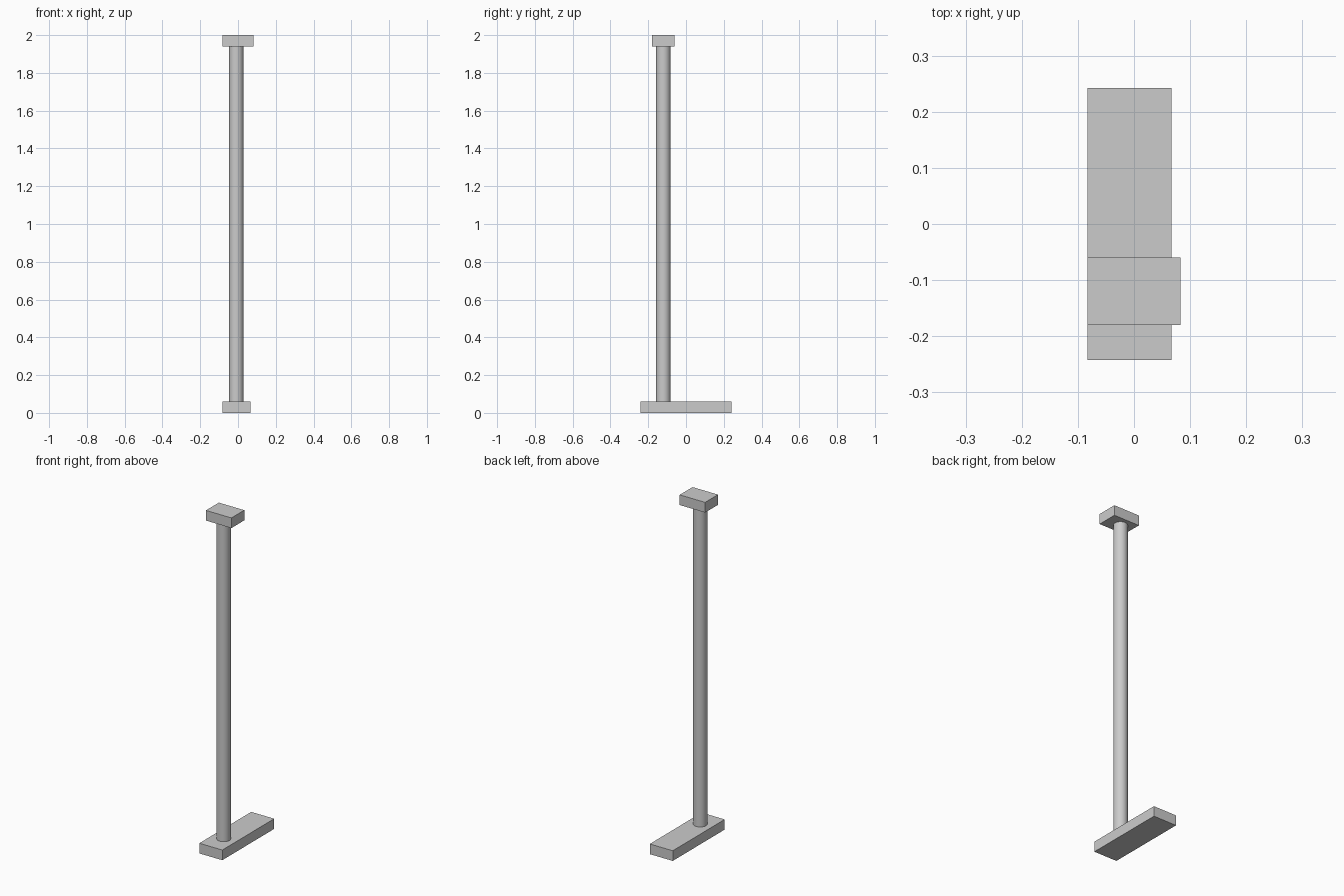
import bpy
import math

cube = bpy.data.objects.get("Cube")
if cube:
    bpy.data.objects.remove(cube, do_unlink=True)

# Single plain grey
grey = bpy.data.materials.new("light_grey")
grey.use_nodes = True
colour = (0.6, 0.6, 0.6, 1)
grey.diffuse_color = colour
grey.node_tree.nodes["Principled BSDF"].inputs["Base Color"].default_value = colour


def finish(name):
    obj = bpy.context.object
    obj.name = name
    obj.data.materials.append(grey)
    return obj


def box(name, low, high):
    centre = [(a + b) / 2 for a, b in zip(low, high)]
    bpy.ops.mesh.primitive_cube_add(size=1, location=centre)
    obj = finish(name)
    obj.scale = [b - a for a, b in zip(low, high)]
    bpy.ops.object.transform_apply(location=False, rotation=False, scale=True)
    return obj


base_top, cap_bottom = 0.06, 1.94

# Long foot plate and offset top block
box("base_plate", (-0.083, -0.242, 0), (0.067, 0.242, base_top))
box("top_block", (-0.083, -0.18, cap_bottom), (0.083, -0.06, 2))

# Round post between them
bpy.ops.mesh.primitive_cylinder_add(
    vertices=32, radius=0.038, depth=cap_bottom - base_top,
    location=(-0.009, -0.12, (base_top + cap_bottom) / 2))
finish("post")
bpy.ops.object.shade_smooth_by_angle(angle=math.radians(30))
